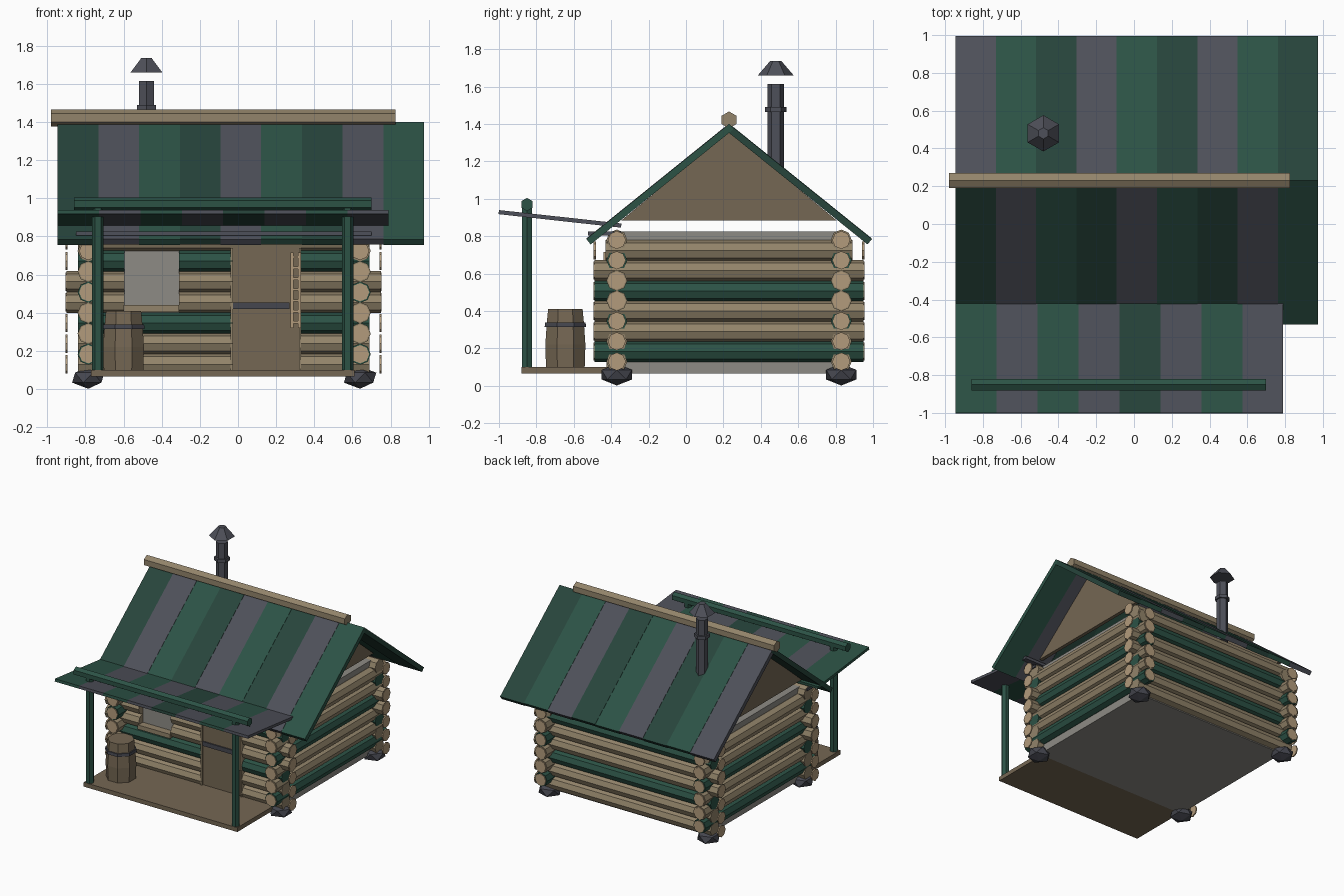
import bpy, bmesh, math
from mathutils import Vector

if "Cube" in bpy.data.objects:
    bpy.data.objects.remove(bpy.data.objects["Cube"])

COL = {
    "log": (.29, .23, .145), "bark": (.21, .165, .11), "cut_end": (.45, .33, .2),
    "plank": (.178, .136, .087), "green": (.025, .085, .06), "dark_green": (.02, .058, .044),
    "slate": (.076, .08, .1), "iron": (.06, .062, .078), "wall": (.27, .26, .235)}
MATS = {}
for k, c in COL.items():
    MATS[k] = bpy.data.materials.new(k)
    MATS[k].diffuse_color = (*c, 1)


def finish(name, bm, mat):
    bmesh.ops.recalc_face_normals(bm, faces=bm.faces)
    me = bpy.data.meshes.new(name)
    bm.to_mesh(me)
    bm.free()
    me.materials.append(MATS[mat])
    ob = bpy.data.objects.new(name, me)
    bpy.context.collection.objects.link(ob)
    return ob


def loft(name, rings, mat):
    """Skin a list of equal-sized rings and cap both ends."""
    bm = bmesh.new()
    vs = [[bm.verts.new(p) for p in r] for r in rings]
    n = len(vs[0])
    for a, b in zip(vs, vs[1:]):
        for i in range(n):
            bm.faces.new((a[i], a[(i + 1) % n], b[(i + 1) % n], b[i]))
    bm.faces.new(vs[0])
    bm.faces.new(vs[-1])
    return finish(name, bm, mat)


def lathe(name, axis, at, prof, mat, n=8, phase=0.0):
    """Low-poly turned form; prof = (radius, position along axis), at = the two other coords."""
    rings = []
    for r, h in prof:
        ring = []
        for i in range(n):
            a = phase + math.tau * i / n
            u, v = at[0] + r * math.cos(a), at[1] + r * math.sin(a)
            ring.append({"x": (h, u, v), "y": (u, h, v), "z": (u, v, h)}[axis])
        rings.append(ring)
    return loft(name, rings, mat)


def rod(name, axis, at, r, a, b, mat, n=8, phase=0.0):
    return lathe(name, axis, at, [(r, a), (r, b)], mat, n, phase)


def extrude_x(name, pts, x0, x1, mat):
    return loft(name, [[(x, y, z) for y, z in pts] for x in (x0, x1)], mat)


def box(name, x0, x1, y0, y1, z0, z1, mat):
    return extrude_x(name, [(y0, z0), (y1, z0), (y1, z1), (y0, z1)], x0, x1, mat)


def slab(name, p, q, t, x0, x1, mat):
    """Sloping sheet whose top runs p to q in the yz plane."""
    p, q = Vector(p), Vector(q)
    d = (q - p).normalized()
    nrm = Vector((-d.y, d.x))
    if nrm.y > 0:
        nrm = -nrm
    return extrude_x(name, [p, q, q + nrm * t, p + nrm * t], x0, x1, mat)


XL, XR, YF, YB = -.785, .64, -.37, .83
CX = -.075
R = .056

# Inner wall core
box("wall_core", XL + .005, XR - .005, YF, YB, .065, .825, "wall")

# Logs running left to right, front wall split around window and door
for i in range(7):
    z = .13 + .1083 * i
    mat = "green" if i in (2, 5) else "log"
    half = .825 if i in (3, 4) else .765
    spans = [CX - half, CX + half]
    if i < 6:
        spans[1:1] = [-.03, .33]
    if i in (3, 4, 5):
        spans[1:1] = [-.595, -.31]
    for a, b in zip(spans[::2], spans[1::2]):
        rod("front_log", "x", (YF, z), R, a, b, mat)
    rod("back_log", "x", (YB, z), R, CX - half, CX + half, mat)
    for y in (YF, YB):
        for s in (-1, 1):
            e = CX + s * .818
            rod("log_end_cap", "x", (y, z), R * .86, e, e + s * .01, "cut_end")

# Logs running front to back
for i in range(6):
    z = .183 + .1083 * i
    mat = "green" if i in (0, 3) else "log"
    half = .66 if i == 5 else .718
    for x in (XL, XR):
        rod("side_log", "y", (x, z), R, .23 - half, .23 + half, mat)
        for s in (-1, 1):
            e = .23 + s * .712
            rod("log_end_cap", "y", (x, z), R * .86, e, e + s * .012, "cut_end")

# Corner foundation stones
for x in (XL, XR):
    for y in (YF, YB):
        bm = bmesh.new()
        bmesh.ops.create_icosphere(bm, subdivisions=1, radius=1)
        for v in bm.verts:
            v.co = (x + v.co.x * .095, y + v.co.y * .095, .06 + v.co.z * .058)
        finish("foundation_stone", bm, "iron")

# Main roof strips on both slopes
W = 1.92 / 9
FRONT = ("dark_green", "slate", "green")
BACK = ("slate", "green", "dark_green")
for i in range(9):
    x0 = -.945 + W * i
    lift = .003 * (i % 2)
    slab("front_roof_strip", (.23, 1.4 + lift), (-.533, .785 + lift), .037, x0, x0 + W, FRONT[i % 3])
    slab("back_roof_strip", (.23, 1.4 + lift), (.994, .785 + lift), .037, x0, x0 + W, BACK[i % 3])
rod("ridge_beam", "x", (.23, 1.422), .045, -.98, .825, "log", 6, math.pi / 2)

# Gable triangles
for x in (XL, XR):
    extrude_x("gable", [(-.345, .885), (.805, .885), (.23, 1.36)], x - .015, x + .015, "plank")

# Porch roof, beam, posts and deck
P = 1.735 / 8
for i, m in enumerate(("green", "slate", "green", "slate", "dark_green", "slate", "green", "slate")):
    x0 = -.945 + P * i
    slab("porch_roof_strip", (-1, .94), (-.345, .868), .022, x0, x0 + P, m)
box("porch_ledger", -.85, .7, -.525, -.345, .805, .825, "slate")
rod("porch_beam", "x", (-.85, .97), .035, -.86, .7, "green", 6, math.pi / 2)
for x in (-.735, .575):
    rod("porch_post", "z", (x, -.85), .031, .07, .955, "green", 6)
box("porch_deck", -.77, .61, -.88, YF, .065, .1, "plank")

# Door with iron band
box("door", -.03, .33, -.41, -.37, .08, .745, "plank")
box("door_band", -.03, .27, -.42, -.4, .42, .455, "iron")
for x in (-.033, .325):
    box("door_jamb", x - .006, x + .006, -.425, -.37, .08, .74, "log")

# Narrow rack hanging beside the door
for x in (.283, .322):
    box("rack_rail", x - .008, x + .008, -.44, -.42, .32, .715, "cut_end")
for i in range(7):
    z = .345 + i * .057
    box("rack_rung", .283, .322, -.436, -.424, z, z + .012, "cut_end")

# Window sill
box("window_sill", -.6, -.31, -.43, -.37, .405, .44, "log")

# Barrel with hoop
lathe("barrel", "z", (-.6, -.645), [(.112, .1), (.116, .22), (.108, .33), (.1, .41)], "plank", 8, math.pi / 8)
lathe("barrel_hoop", "z", (-.6, -.645), [(.12, .315), (.117, .338)], "iron", 8, math.pi / 8)

# Stove pipe, collar and rain cap
C = (-.48, .48)
H = math.pi / 2
rod("stove_pipe", "z", C, .045, 1.1, 1.615, "slate", 6, H)
rod("pipe_collar", "z", C, .058, 1.463, 1.49, "slate", 6, H)
lathe("pipe_cap", "z", C, [(.096, 1.66), (.03, 1.737)], "slate", 6, H)

for m in bpy.data.materials:
    if m.users and not m.is_grease_pencil:
        m.use_nodes = True
        m.node_tree.nodes["Principled BSDF"].inputs["Base Color"].default_value = m.diffuse_color
